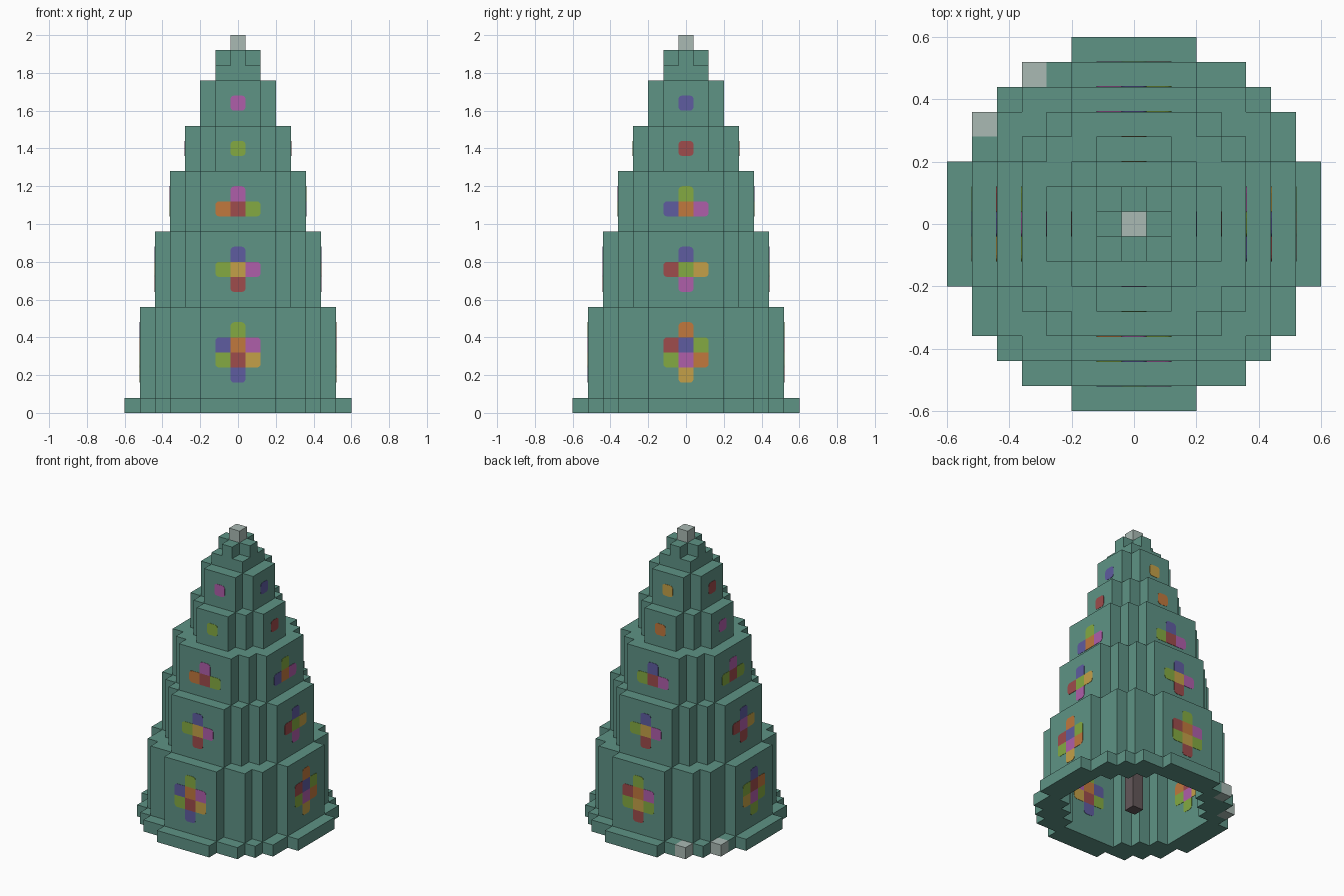
import bpy, bmesh, math
from mathutils import Vector, Matrix

V = 0.08  # edge of one block

cube = bpy.data.objects.get("Cube")
if cube:
    bpy.data.objects.remove(cube, do_unlink=True)


def material(name, rgb):
    m = bpy.data.materials.new(name)
    m.use_nodes = True
    m.diffuse_color = (*rgb, 1)
    bsdf = m.node_tree.nodes["Principled BSDF"]
    bsdf.inputs["Base Color"].default_value = (*rgb, 1)
    bsdf.inputs["Roughness"].default_value = 0.9
    return m


needle = material("needle green", (0.112, 0.292, 0.235))
snow = material("snow grey", (0.40, 0.49, 0.455))
bark = material("bark brown", (0.127, 0.098, 0.102))
LIGHTS = {
    "G": material("lime", (0.231, 0.402, 0.054)),
    "O": material("orange", (0.533, 0.188, 0.048)),
    "R": material("red", (0.342, 0.072, 0.072)),
    "M": material("magenta", (0.429, 0.114, 0.402)),
    "P": material("purple", (0.114, 0.107, 0.352)),
    "Y": material("yellow", (0.552, 0.352, 0.065)),
}


def finish(bm, name, mats):
    me = bpy.data.meshes.new(name)
    bm.to_mesh(me)
    bm.free()
    for m in mats:
        me.materials.append(m)
    ob = bpy.data.objects.new(name, me)
    bpy.context.collection.objects.link(ob)
    return ob


def blocks(name, cells, mat):
    """Outer skin of a set of blocks, flat areas merged."""
    bm = bmesh.new()
    for c in cells:
        centre = Vector((c[0], c[1], c[2] + 0.5)) * V
        for axis in range(3):
            for s in (-1, 1):
                n = Vector((0, 0, 0))
                n[axis] = s
                if tuple(int(a + b) for a, b in zip(c, n)) in cells:
                    continue
                u = Vector((0, 0, 0))
                u[(axis + 1) % 3] = 1
                w = n.cross(u)
                bm.faces.new([bm.verts.new(centre + (n + u * i + w * j) * V / 2)
                              for i, j in ((-1, -1), (1, -1), (1, 1), (-1, 1))])
    bmesh.ops.remove_doubles(bm, verts=bm.verts, dist=0.001)
    bmesh.ops.dissolve_limit(bm, angle_limit=0.02, verts=bm.verts, edges=bm.edges)
    return finish(bm, name, [mat])


def ring(outer, inner, z):
    """Blocks of one round layer, hollow inside."""
    span = range(-8, 9)
    return {(x, y, z) for x in span for y in span
            if inner ** 2 <= x * x + y * y < outer ** 2}


# Foliage: hollow round tiers, each one block narrower than the one below
TIERS = [(6.5, 0, 7), (5.5, 7, 12), (4.5, 12, 16), (3.5, 16, 19),
         (2.5, 19, 22), (1.5, 22, 23)]
foliage = ring(7.5, 6.5, 0) | ring(1.2, 0, 23)
for radius, low, high in TIERS:
    for z in range(low, high):
        foliage |= ring(radius, radius - 1, z)

# Two snow blocks replace foliage at the foot, one sits on the tip
foot_snow = {(-4, 6, 0), (-6, 4, 0)}
blocks("foliage", foliage - foot_snow, needle)
blocks("foot_snow", foot_snow, snow)
blocks("tip_block", {(0, 0, 24)}, snow)
blocks("trunk", {(0, 0, z) for z in range(23)}, bark)

# Light patterns per side, rows from the top down: front, right, back, left
PATTERNS = [
    (6.5, 5, [".G. POM GRY .P.", ".O. RPG GMO .Y.", ".G. ROM GYG .R.", ".P. GRO YMG .G."]),
    (5.5, 10, [".P. GYM .R.", ".P. RGY .M.", ".P. GYM .R.", ".P. RMY .R."]),
    (4.5, 14, [".M. ORG", ".G. POM", ".P. GRM", ".M. GRG"]),
    (3.5, 17, [".G.", ".R.", ".O.", ".M."]),
    (2.5, 20, [".M.", ".P.", ".Y.", ".R."]),
]
KEYS = list(LIGHTS)
SIDES = ["front", "right_side", "back", "left_side"]


def outline(cell, used):
    """Square with its free corners rounded."""
    pts = []
    r = 0.25
    for sx, sz in ((-1, -1), (1, -1), (1, 1), (-1, 1)):
        x, z = cell
        if (x + sx, z) in used or (x, z + sz) in used:
            pts.append((x + sx / 2, z + sz / 2))
            continue
        start = math.atan2(sz, sx) - math.pi / 4
        for i in range(4):
            a = start + i * math.pi / 6
            pts.append((x + sx * (0.5 - r) + r * math.cos(a),
                        z + sz * (0.5 - r) + r * math.sin(a)))
    return pts


# Lights: blocks that go through the wall, nearly flush on both faces
for side, side_name in enumerate(SIDES):
    bm = bmesh.new()
    for radius, top, sides in PATTERNS:
        used = {(i - 1, top - j): ch
                for j, row in enumerate(sides[side].split())
                for i, ch in enumerate(row) if ch != "."}
        for cell, ch in used.items():
            y = -radius * V - 0.002
            face = bm.faces.new([bm.verts.new((px * V, y, (pz + 0.5) * V))
                                 for px, pz in outline(cell, used)])
            face.material_index = KEYS.index(ch)
            ext = bmesh.ops.extrude_face_region(bm, geom=[face], use_keep_orig=True)
            moved = [g for g in ext["geom"] if isinstance(g, bmesh.types.BMVert)]
            bmesh.ops.translate(bm, verts=moved, vec=(0, V + 0.004, 0))
            for v in moved:
                for f in v.link_faces:
                    f.material_index = KEYS.index(ch)
    bmesh.ops.recalc_face_normals(bm, faces=bm.faces)
    bmesh.ops.rotate(bm, verts=bm.verts, cent=(0, 0, 0),
                     matrix=Matrix.Rotation(side * math.pi / 2, 3, "Z"))
    finish(bm, side_name + "_lights", LIGHTS.values())
